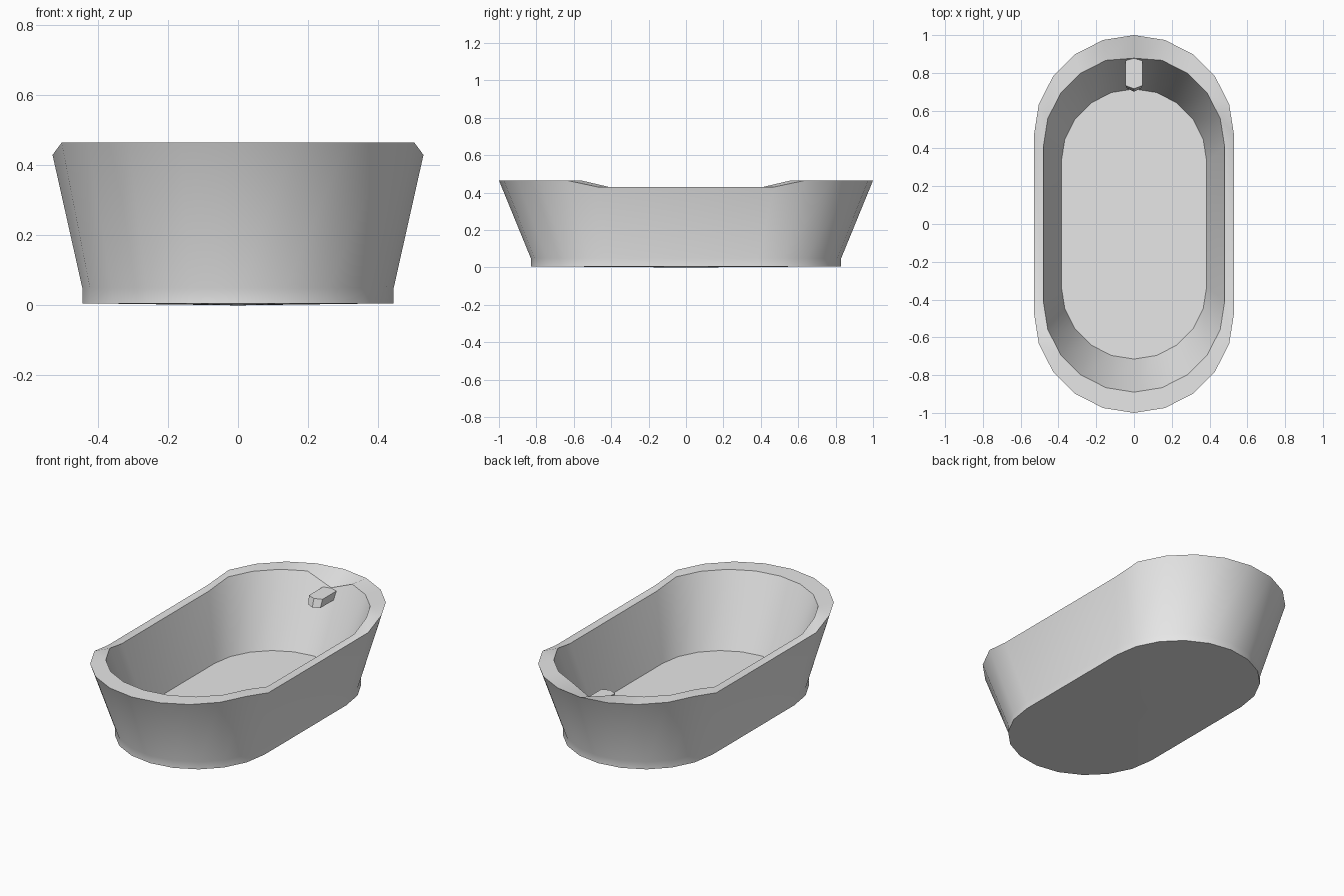
import bpy, bmesh, math

if "Cube" in bpy.data.objects:
    bpy.data.objects.remove(bpy.data.objects["Cube"])

grey = bpy.data.materials.new("plain_grey")
grey.diffuse_color = (0.8, 0.8, 0.8, 1)
grey.use_nodes = True
grey.node_tree.nodes["Principled BSDF"].inputs["Base Color"].default_value = grey.diffuse_color

SEG = 10  # segments in each rounded end


def capsule(r, half):
    """Stadium outline: two faceted half circles joined by straight sides."""
    pts = []
    for sign, start in ((1, 0), (-1, math.pi)):
        for i in range(SEG + 1):
            a = start + math.pi * i / SEG
            pts.append((r * math.cos(a), sign * half + r * math.sin(a)))
    return pts


def rim_z(i):
    """Rim is low along the straight sides and raised around both ends."""
    return 0.43 if i % (SEG + 1) in (0, SEG) else 0.465


def finish(bm, name):
    bmesh.ops.recalc_face_normals(bm, faces=bm.faces)
    me = bpy.data.meshes.new(name)
    bm.to_mesh(me)
    bm.free()
    me.materials.append(grey)
    ob = bpy.data.objects.new(name, me)
    bpy.context.collection.objects.link(ob)
    bpy.ops.object.select_all(action='DESELECT')
    ob.select_set(True)
    bpy.context.view_layer.objects.active = ob
    bpy.ops.object.shade_smooth_by_angle(angle=math.radians(30))
    return ob


# Tub shell: rings from the underside, up the outside, over the rim, down to the floor
bm = bmesh.new()
sections = [(0.445, 0.385, 0.006), (0.445, 0.385, 0.05), (0.53, 0.47, None),
            (0.48, 0.41, None), (0.385, 0.33, 0.055)]
rings = []
for r, half, z in sections:
    rings.append([bm.verts.new((x, y, rim_z(i) if z is None else z))
                  for i, (x, y) in enumerate(capsule(r, half))])

# Dip in the inner rim above the spout
dip = rings[3][SEG // 2]
dip.co.y, dip.co.z = 0.878, 0.40

n = len(rings[0])
for a, b in zip(rings, rings[1:]):
    for i in range(n):
        j = (i + 1) % n
        bm.faces.new((a[i], a[j], b[j], b[i]))
bm.faces.new(rings[-1])

# Very slightly domed underside
centre = bm.verts.new((0, 0, 0))
for i in range(n):
    bm.faces.new((rings[0][i], rings[0][(i + 1) % n], centre))
finish(bm, "bathtub_shell")

# Water spout: pointed block set into the back wall
bm = bmesh.new()
top_outline = [(-0.045, 0.88), (-0.045, 0.733), (0, 0.716), (0.045, 0.733), (0.045, 0.88)]
low_outline = [(-0.04, 0.88), (-0.04, 0.72), (0, 0.70), (0.04, 0.72), (0.04, 0.88)]
top = [bm.verts.new((x, y, 0.398)) for x, y in top_outline]
low = [bm.verts.new((x, y, 0.35)) for x, y in low_outline]
bm.faces.new(top)
bm.faces.new(low)
for i in range(5):
    j = (i + 1) % 5
    bm.faces.new((top[i], top[j], low[j], low[i]))
finish(bm, "water_spout")
